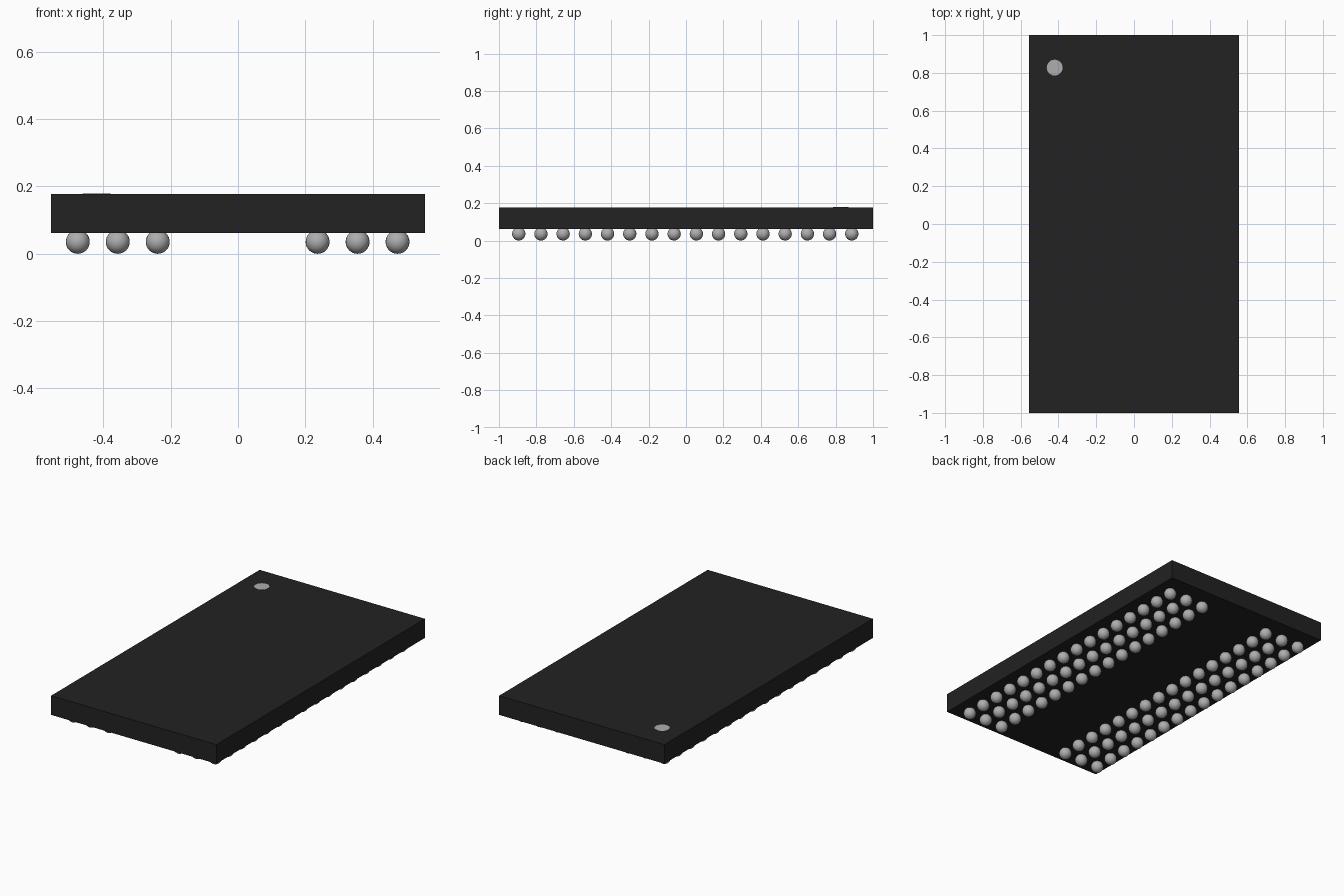
import bpy

cube = bpy.data.objects.get("Cube")
if cube:
    bpy.data.objects.remove(cube, do_unlink=True)


def make_material(name, rgb):
    mat = bpy.data.materials.new(name)
    mat.use_nodes = True
    color = (*rgb, 1)
    mat.diffuse_color = color
    mat.node_tree.nodes["Principled BSDF"].inputs["Base Color"].default_value = color
    return mat


black = make_material("black_resin", (0.016, 0.016, 0.016))
silver = make_material("solder_silver", (0.42, 0.42, 0.43))


def finish(name, mat):
    obj = bpy.context.object
    obj.name = obj.data.name = name
    obj.data.materials.append(mat)
    return obj


# Flat package body
BOTTOM, TOP = 0.062, 0.178
bpy.ops.mesh.primitive_cube_add(size=1, location=(0, 0, (BOTTOM + TOP) / 2))
body = finish("package_body", black)
body.scale = (1.11, 2, TOP - BOTTOM)

# Round orientation mark, almost flush with the top
bpy.ops.mesh.primitive_cylinder_add(vertices=32, radius=0.042, depth=0.004,
                                    location=(-0.42, 0.828, TOP - 0.001))
finish("corner_mark", silver)

# Solder balls: two banks of three columns, sharing one mesh
RADIUS, PITCH, ROWS = 0.0355, 0.1187, 16
bpy.ops.mesh.primitive_uv_sphere_add(segments=24, ring_count=16, radius=RADIUS)
ball = finish("solder_ball", silver)
bpy.ops.object.shade_smooth()
positions = [(side * PITCH * col - 0.001, (row - (ROWS - 1) / 2) * PITCH - 0.004, RADIUS)
             for side in (-1, 1) for col in (2, 3, 4) for row in range(ROWS)]
ball.location = positions[0]
for place in positions[1:]:
    copy = ball.copy()
    copy.location = place
    bpy.context.collection.objects.link(copy)
